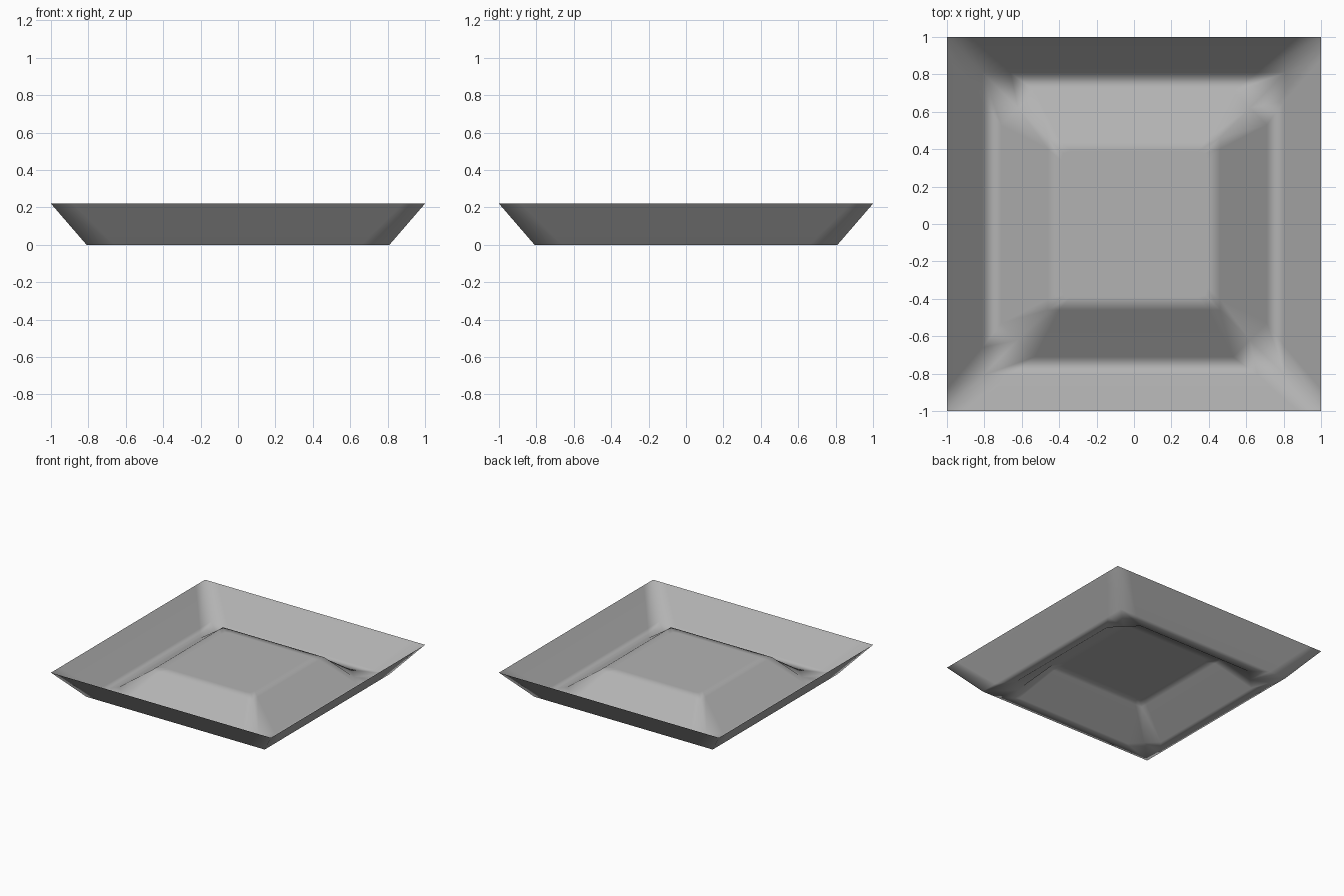
import bpy
import bmesh
from mathutils import Matrix, Vector

if "Cube" in bpy.data.objects:
    bpy.data.objects.remove(bpy.data.objects["Cube"])

# One grey finish
grey = bpy.data.materials.new("soft_grey")
grey.use_nodes = True
colour = (0.45, 0.45, 0.45, 1)
grey.diffuse_color = colour
grey.node_tree.nodes["Principled BSDF"].inputs["Base Color"].default_value = colour

# Square rings from rim to centre: half width, straight-run end, corner, height
RINGS = [
    (1.00, 0.88, 1.00, 0.22),   # rim
    (0.81, 0.66, 0.81, 0.00),   # foot of the outer wall
    (0.71, 0.53, 0.62, 0.00),   # inner edge of the channel
    (0.46, 0.40, 0.46, 0.18),   # top of the inner slope
    (0.39, 0.34, 0.38, 0.19),   # raised flat centre
]


def add_ring(bm, half, run, corner, z):
    """One corner of the ring, turned four times around the centre."""
    verts = []
    for turn in range(4):
        rot = Matrix(((1, 0, 0), (0, 1, 0), (0, 0, 1)))
        for _ in range(turn):
            rot = Matrix(((0, -1, 0), (1, 0, 0), (0, 0, 1))) @ rot
        for x, y in ((half, run), (corner, corner), (run, half)):
            verts.append(bm.verts.new(rot @ Vector((x, y, z))))
    return verts


# Thin tray shell: rings bridged with quads, then closed in the middle
bm = bmesh.new()
rings = [add_ring(bm, *ring) for ring in RINGS]
for outer, inner in zip(rings, rings[1:]):
    count = len(outer)
    for i in range(count):
        j = (i + 1) % count
        bm.faces.new((outer[i], outer[j], inner[j], inner[i]))
bm.faces.new(rings[-1])
for face in bm.faces:
    face.smooth = True

mesh = bpy.data.meshes.new("square_tray")
bm.to_mesh(mesh)
bm.free()
mesh.materials.append(grey)
tray = bpy.data.objects.new("square_tray", mesh)
bpy.context.collection.objects.link(tray)

# Keep the large faces flat and let the narrow strips carry the soft edges
soft_edges = tray.modifiers.new("soft_edges", 'WEIGHTED_NORMAL')
soft_edges.mode = 'FACE_AREA'
soft_edges.weight = 80
